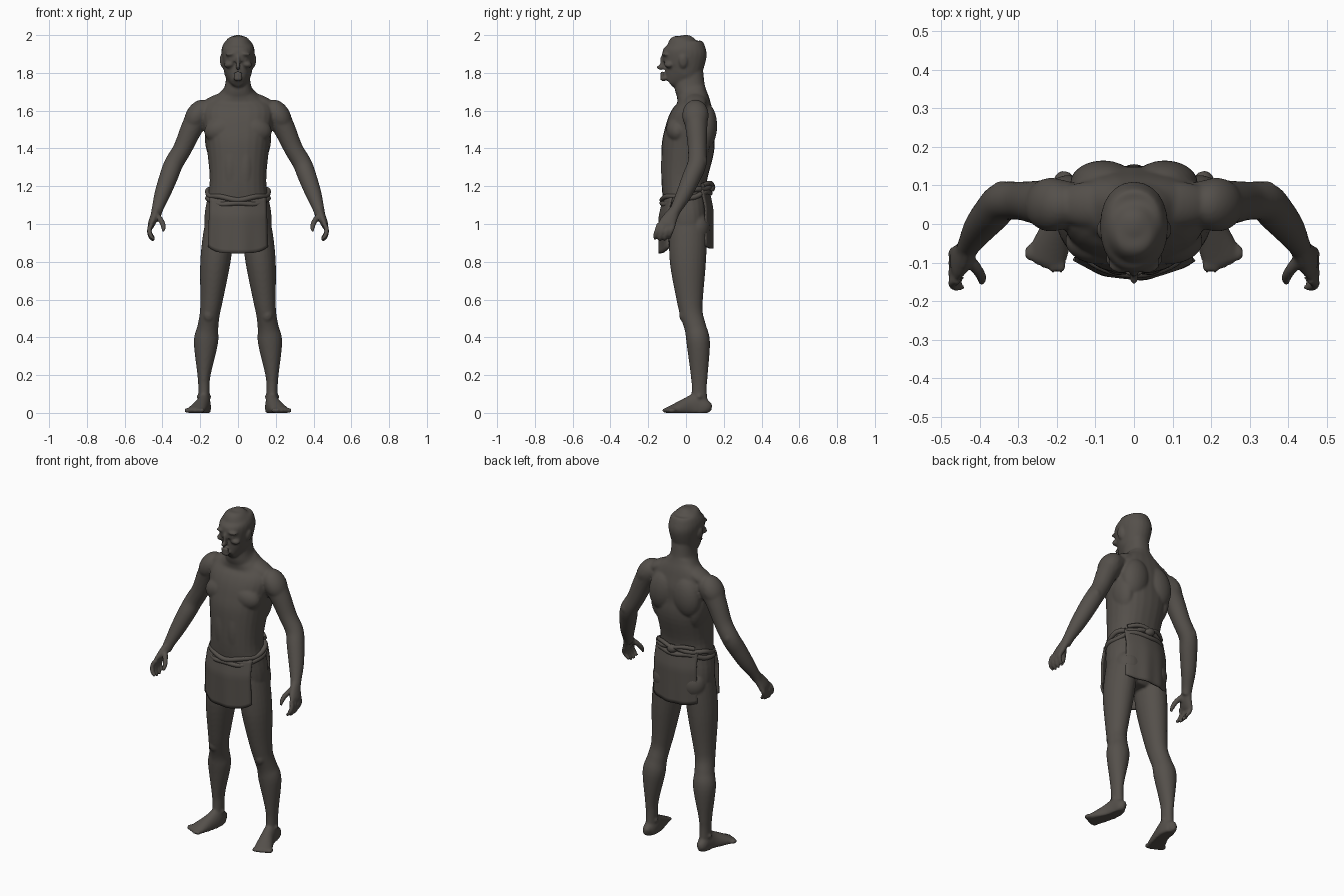
import bpy
import bmesh
from math import cos, sin, pi, tau, copysign
from mathutils import Vector, Matrix

default = bpy.data.objects.get("Cube")
if default:
    bpy.data.objects.remove(default, do_unlink=True)

# One dark brown-grey colour for skin and cloth
colour = (.09, .08, .07, 1)
material = bpy.data.materials.new("dark umber")
material.use_nodes = True
material.diffuse_color = colour
shader = next(node for node in material.node_tree.nodes if node.type == 'BSDF_PRINCIPLED')
shader.inputs["Base Color"].default_value = colour
shader.inputs["Roughness"].default_value = .8

AXIS_Y, AXIS_Z = Vector((0, 1, 0)), Vector((0, 0, 1))


def smooth_sections(rows, steps=5):
    """Catmull-Rom interpolation through rows of numbers."""
    last = len(rows) - 1
    result = []
    for index in range(last):
        quad = [rows[min(max(index + k, 0), last)] for k in (-1, 0, 1, 2)]
        for step in range(steps):
            t = step / steps
            result.append([b + t / 2 * (c - a + t * (2 * a - 5 * b + 4 * c - d
                           + t * (3 * (b - c) + d - a))) for a, b, c, d in zip(*quad)])
    return result + [list(rows[-1])]


def loft(bm, rows, side=1, reference=AXIS_Y, power=2.0, sides=24):
    """Skin oval sections (x, y, z, half width, half depth) along their path."""
    rows = smooth_sections(rows)
    centres = [Vector(row[:3]) for row in rows]
    last = len(rows) - 1
    rings = []
    for index, row in enumerate(rows):
        ahead, behind = centres[min(index + 1, last)], centres[max(index - 1, 0)]
        tangent = (ahead - behind).normalized()
        across = reference.cross(tangent).normalized()
        forward = tangent.cross(across)
        width, depth = row[3], row[-1]
        ring = []
        for k in range(sides):
            angle = tau * k / sides
            u, v = (copysign(abs(w) ** (2 / power), w) for w in (cos(angle), sin(angle)))
            point = centres[index] + across * u * width + forward * v * depth
            ring.append(bm.verts.new((point.x * side, point.y, max(point.z, 0))))
        rings.append(ring)
    for low, high in zip(rings, rings[1:]):
        for k in range(sides):
            after = (k + 1) % sides
            bm.faces.new((low[k], low[after], high[after], high[k]))
    bm.faces.new(rings[0])
    bm.faces.new(rings[-1])


def central_loft(bm, rows, power):
    """Loft on the middle plane from (height, front, back, half width) sections."""
    loft(bm, [(0, (front + back) / 2, height, width, (back - front) / 2)
              for height, front, back, width in rows], power=power)


def blob(bm, centre, size, side=1, turn=0):
    """Ellipsoid for muscles and features, leaning by turn and mirrored by side."""
    x, y, z = centre
    place = Matrix.Translation((x * side, y, z)) @ Matrix.Rotation(turn * side, 4, 'Y')
    bmesh.ops.create_uvsphere(bm, u_segments=24, v_segments=16, radius=1,
                              matrix=place @ Matrix.Diagonal((*size, 1)))


def finish(bm, name):
    """Turn a bmesh into a smooth, coloured object."""
    bmesh.ops.recalc_face_normals(bm, faces=bm.faces)
    for face in bm.faces:
        face.smooth = True
    mesh = bpy.data.meshes.new(name)
    bm.to_mesh(mesh)
    bm.free()
    mesh.materials.append(material)
    obj = bpy.data.objects.new(name, mesh)
    bpy.context.collection.objects.link(obj)
    return obj


def build_trunk(bm):
    # Torso and neck
    central_loft(bm, [(.89, -.05, .07, .08), (.96, -.09, .11, .165), (1.05, -.11, .12, .177),
                      (1.22, -.13, .11, .15), (1.4, -.13, .15, .165), (1.5, -.11, .15, .18),
                      (1.58, -.08, .15, .19), (1.64, -.05, .13, .165), (1.69, -.05, .11, .1),
                      (1.73, -.06, .1, .07), (1.82, -.05, .09, .06)], power=2.3)
    # Skull and jaw
    central_loft(bm, [(1.75, -.12, -.06, .03), (1.77, -.13, 0, .05), (1.8, -.13, .06, .07),
                      (1.83, -.125, .09, .078), (1.9, -.125, .11, .088), (1.94, -.11, .1, .083),
                      (1.97, -.09, .075, .065), (1.99, -.05, .04, .04), (2, -.02, .01, .01)],
                 power=2.15)
    # Nose, chin and lips
    blob(bm, (0, -.133, 1.83), (.013, .024, .013))
    blob(bm, (0, -.124, 1.86), (.01, .015, .035))
    blob(bm, (0, -.12, 1.77), (.026, .018, .014))
    for height in (1.787, 1.8):
        blob(bm, (0, -.125, height), (.026, .011, .006))


def build_side_muscles(bm, side):
    # Brow, eye, cheek and ear
    blob(bm, (.034, -.108, 1.9), (.034, .02, .01), side, .1)
    blob(bm, (.034, -.1, 1.873), (.017, .015, .011), side)
    blob(bm, (.045, -.09, 1.845), (.03, .026, .018), side, .2)
    blob(bm, (.087, -.015, 1.86), (.009, .022, .034), side, .15)
    # Chest, shoulder blade, neck slope, flank, belly and seat
    blob(bm, (.085, -.045, 1.5), (.095, .06, .07), side, .25)
    blob(bm, (.08, .105, 1.52), (.085, .06, .12), side, -.15)
    blob(bm, (.11, .05, 1.645), (.11, .06, .04), side, .38)
    blob(bm, (.125, .05, 1.44), (.05, .08, .12), side, .1)
    blob(bm, (.04, -.085, 1.3), (.045, .048, .16), side)
    blob(bm, (.085, .06, .98), (.085, .07, .09), side)
    # Shoulder cap, elbow, kneecap and ankle
    blob(bm, (.215, .05, 1.575), (.06, .07, .09), side, -.55)
    blob(bm, (.345, .09, 1.33), (.022, .022, .03), side)
    blob(bm, (.155, -.01, .52), (.03, .026, .04), side)
    blob(bm, (.18, .07, .085), (.04, .022, .02), side)


def build_leg(bm, side):
    loft(bm, [(.18, .07, .04, .03, .045), (.18, .07, .13, .03, .04), (.18, .07, .2, .035, .045),
              (.17, .065, .37, .064, .062), (.16, .05, .45, .056, .058), (.15, .03, .52, .053, .06),
              (.14, .02, .6, .06, .07), (.12, .01, .8, .08, .096), (.1, .01, .97, .08, .1),
              (.085, 0, 1.05, .07, .09)], side)
    # Foot, flattened on the ground
    loft(bm, [(.17, .13, .025, .015, .02), (.18, .11, .03, .03, .04), (.18, .06, .03, .037, .075),
              (.19, .01, .025, .04, .06), (.22, -.07, .015, .05, .028), (.23, -.1, .01, .045, .018)],
         side, reference=AXIS_Z)
    for toe in range(5):
        back = .01 * max(toe - 1, 0)
        blob(bm, (.19 + .02 * toe, back - .105, .013), (.014, .022, .013), side)


def build_arm(bm, side):
    loft(bm, [(.13, .05, 1.6, .05), (.195, .05, 1.585, .066), (.243, .055, 1.51, .058),
              (.293, .06, 1.4, .05), (.34, .058, 1.32, .05), (.367, .03, 1.25, .049),
              (.4, -.01, 1.16, .042), (.425, -.05, 1.085, .031), (.435, -.07, 1.045, .028)], side)
    # Palm and thumb
    loft(bm, [(.432, -.06, 1.07, .022, .03), (.446, -.085, 1.03, .022, .04),
              (.458, -.1, 1, .019, .046), (.463, -.108, .98, .012, .04)], side)
    loft(bm, [(.43, -.09, 1.045, .017), (.405, -.12, 1.015, .015),
              (.395, -.14, .985, .013), (.396, -.155, .96, .008)], side, sides=12)
    # Curled fingers, index first; the outer ones end higher
    for finger in range(4):
        y = .026 * finger - .143
        tip = .91 + .005 * (finger - 1.3) ** 2
        loft(bm, [(.457, y, 1, .013), (.47, y - .01, (1 + tip) / 2 + .01, .013),
                  (.462, y - .02, tip + .02, .012), (.444, y - .022, tip, .008)], side, sides=12)


def flap(name, half_width, top, bottom, front, corner):
    """Hanging cloth panel curved around the hips; front is -1 or 1 along y."""
    bm = bmesh.new()
    columns, rows = 20, 14
    grid = []
    for r in range(rows + 1):
        t = r / rows
        line = []
        for c in range(columns + 1):
            u = 2 * c / columns - 1
            x = u * half_width * (.95 + .05 * t)
            hem = bottom + corner * u ** 4
            bulge = .118 + .022 * min(1, t * 3) + .003 * sin(9 * u) * t
            line.append(bm.verts.new((x, front * (bulge - 2 * x * x), top + (hem - top) * t)))
        grid.append(line)
    for upper, lower in zip(grid, grid[1:]):
        for c in range(columns):
            bm.faces.new((upper[c], upper[c + 1], lower[c + 1], lower[c]))
    cloth = finish(bm, name).modifiers.new("cloth thickness", 'SOLIDIFY')
    cloth.thickness = .009
    cloth.offset = 0


def cord(name, points, radius, closed):
    """Round cord of rolled cloth."""
    curve = bpy.data.curves.new(name, 'CURVE')
    curve.dimensions = '3D'
    curve.bevel_depth = radius
    curve.use_fill_caps = True
    spline = curve.splines.new('POLY')
    spline.points.add(len(points) - 1)
    for point, place in zip(spline.points, points):
        point.co = (*place, 1)
    spline.use_cyclic_u = closed
    spline.use_smooth = True
    curve.materials.append(material)
    bpy.context.collection.objects.link(bpy.data.objects.new(name, curve))


# Body: overlapping parts fused into one skin
body = bmesh.new()
build_trunk(body)
for side in (1, -1):
    build_side_muscles(body, side)
    build_leg(body, side)
    build_arm(body, side)
figure = finish(body, "body")
fuse = figure.modifiers.new("fuse parts", 'REMESH')
fuse.mode = 'VOXEL'
fuse.voxel_size = .007
fuse.use_smooth_shade = True
relax = figure.modifiers.new("relax skin", 'SMOOTH')
relax.iterations = 4

# Loincloth panels
flap("front_flap", half_width=.157, top=1.14, bottom=.845, front=-1, corner=.035)
flap("back_flap", half_width=.145, top=1.19, bottom=.87, front=1, corner=.015)

# Rolled belt of two twisted cords, higher at the back
for drop, name in enumerate(("belt_upper_cord", "belt_lower_cord")):
    ring = []
    for angle in (tau * k / 64 for k in range(64)):
        wave = .006 * sin(5 * angle + pi * drop)
        ring.append(((.16 + wave / 2) * cos(angle), .127 * sin(angle),
                     1.165 - .028 * drop + .032 * sin(angle) + wave))
    cord(name, ring, .014, True)

# Knot and loose ends behind
knot = bmesh.new()
blob(knot, (0, .135, 1.195), (.032, .02, .024), turn=.3)
finish(knot, "belt_knot")
for side, name in ((1, "left_knot_end"), (-1, "right_knot_end")):
    steps = [k / 8 for k in range(9)]
    cord(name, [(side * (.01 + .11 * t), .138 - .05 * t * t, 1.205 + .012 * sin(pi * t))
                for t in steps], .012, False)
